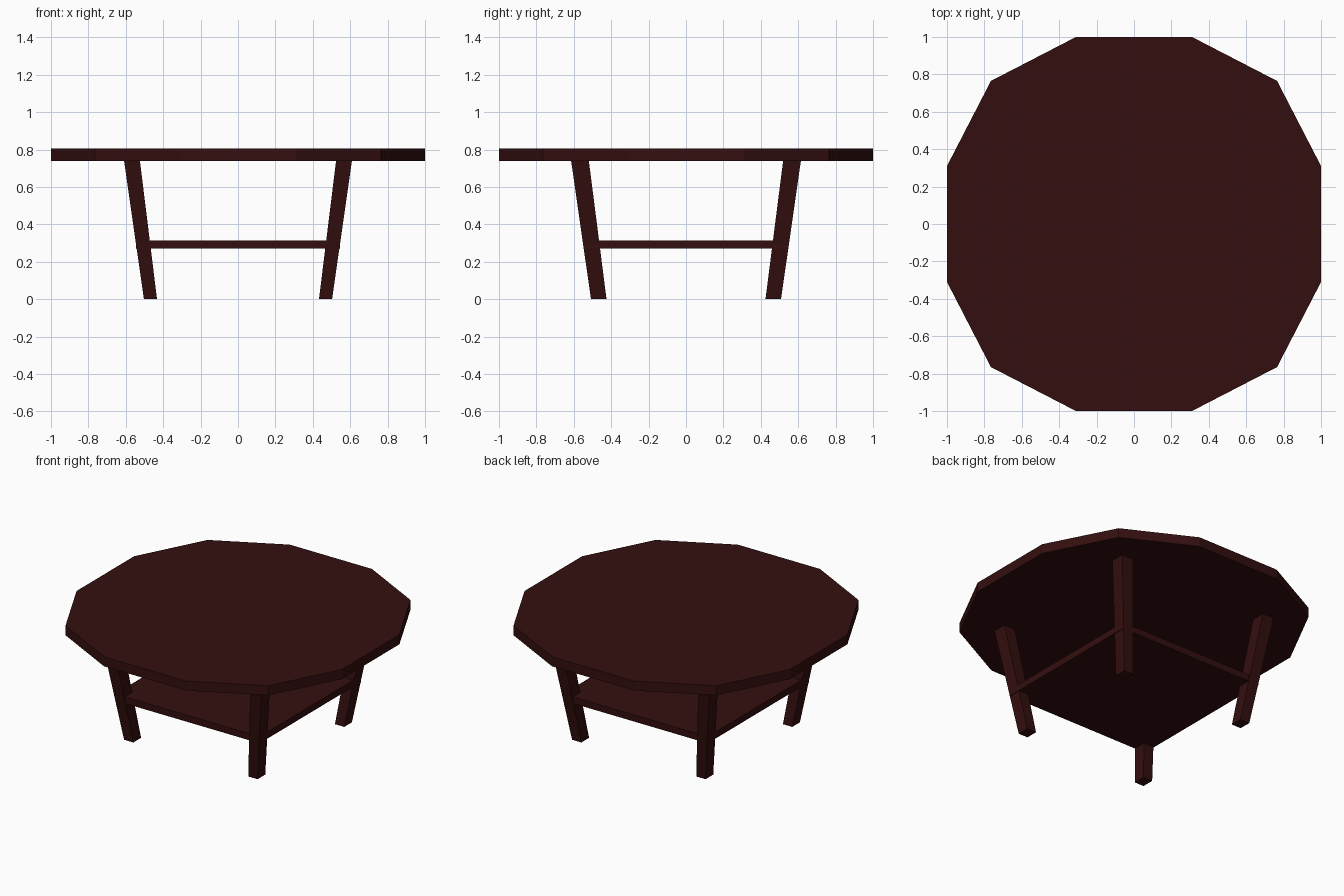
import bpy, bmesh

if "Cube" in bpy.data.objects:
    bpy.data.objects.remove(bpy.data.objects["Cube"])


def material(name, rgb):
    m = bpy.data.materials.new(name)
    m.diffuse_color = (*rgb, 1)
    m.use_nodes = True
    m.node_tree.nodes["Principled BSDF"].inputs["Base Color"].default_value = m.diffuse_color
    return m


wood = material("dark red wood", (0.034, 0.0045, 0.0045))


def loft(name, rings):
    """Closed flat-faced solid through a stack of matching point rings."""
    bm = bmesh.new()
    loops = [[bm.verts.new(p) for p in ring] for ring in rings]
    n = len(loops[0])
    for a, b in zip(loops, loops[1:]):
        for i in range(n):
            j = (i + 1) % n
            bm.faces.new((a[i], a[j], b[j], b[i]))
    bm.faces.new(loops[0][::-1])
    bm.faces.new(loops[-1])
    bmesh.ops.recalc_face_normals(bm, faces=bm.faces)
    mesh = bpy.data.meshes.new(name)
    bm.to_mesh(mesh)
    bm.free()
    mesh.materials.append(wood)
    ob = bpy.data.objects.new(name, mesh)
    bpy.context.collection.objects.link(ob)
    return ob


def rect(x0, x1, y0, y1, z):
    return [(x0, y0, z), (x1, y0, z), (x1, y1, z), (x0, y1, z)]


# Twelve-sided top: one corner's three points turned four times
outline = []
quarter = [(1, 0.31), (0.765, 0.765), (0.31, 1)]
for _ in range(4):
    outline += quarter
    quarter = [(-y, x) for x, y in quarter]
loft("table_top", [[(x, y, z) for x, y in outline] for z in (0.74, 0.805)])

# Four splayed, tapering legs
for sx, side in ((-1, "left"), (1, "right")):
    for sy, end in ((-1, "front"), (1, "back")):
        loft(f"{end}_{side}_leg", [
            rect(sx * 0.433, sx * 0.503, sy * 0.425, sy * 0.508, 0),
            rect(sx * 0.525, sx * 0.61, sy * 0.52, sy * 0.615, 0.745)])

# Square lower shelf
loft("lower_shelf", [rect(-0.545, 0.545, -0.545, 0.545, z) for z in (0.27, 0.315)])
